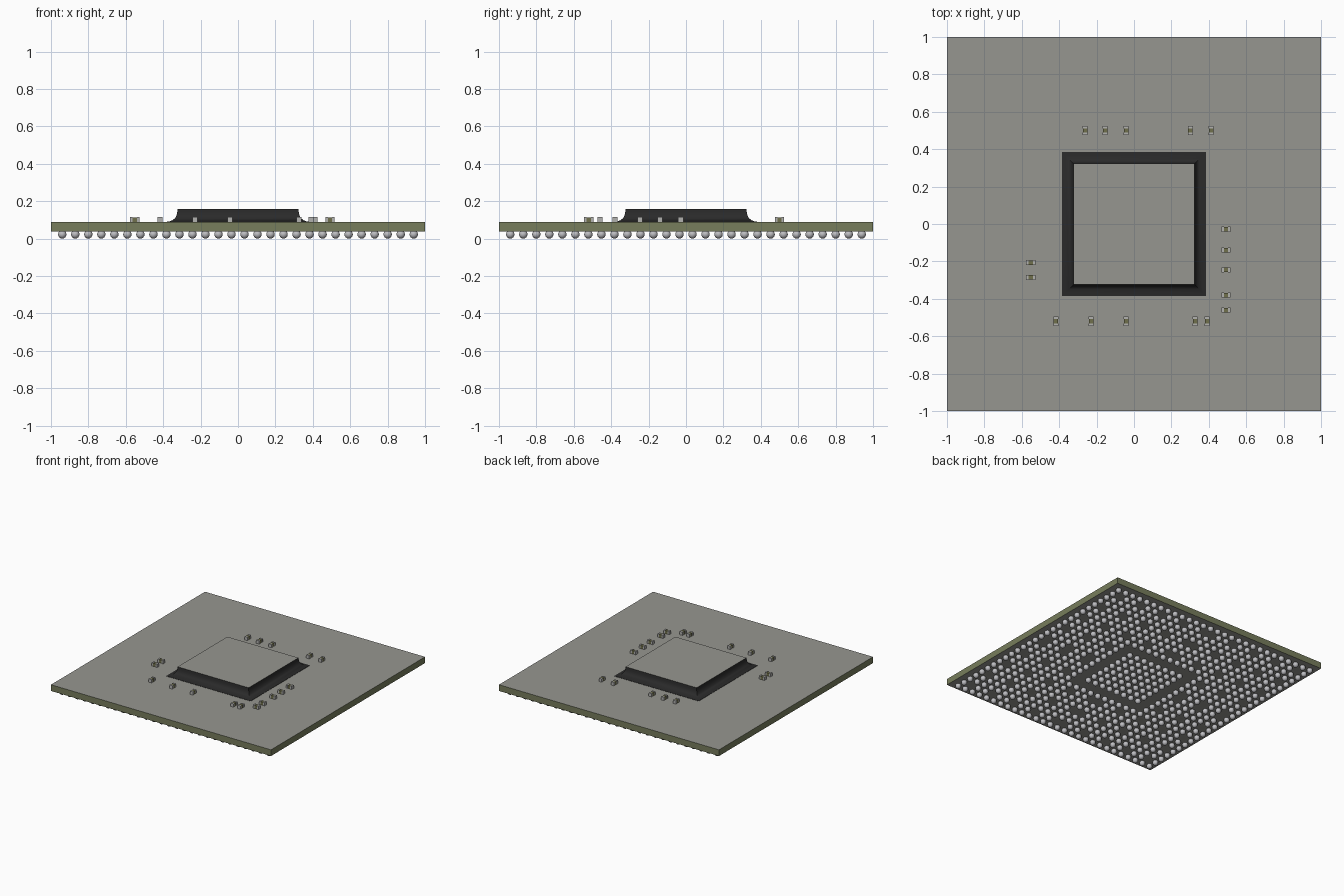
import bpy, bmesh
from mathutils import Matrix

if "Cube" in bpy.data.objects:
    bpy.data.objects.remove(bpy.data.objects["Cube"])


def material(name, r, g, b):
    m = bpy.data.materials.new(name)
    lin = [((c / 255 + 0.055) / 1.055) ** 2.4 for c in (r, g, b)]
    m.diffuse_color = (*lin, 1)
    m.use_nodes = True
    m.node_tree.nodes["Principled BSDF"].inputs["Base Color"].default_value = m.diffuse_color
    return m


GREY = material("warm_grey", 150, 150, 144)
OLIVE = material("olive_laminate", 119, 125, 92)
BLACK = material("black_underfill", 42, 42, 42)
SOLDER = material("solder_silver", 190, 190, 194)
TERMINAL = material("terminal_silver", 178, 178, 176)
CAP = material("capacitor_olive", 112, 112, 76)


def link_object(name, mesh, mats):
    for m in mats:
        mesh.materials.append(m)
    obj = bpy.data.objects.new(name, mesh)
    bpy.context.collection.objects.link(obj)
    return obj


def make_object(name, bm, mats):
    mesh = bpy.data.meshes.new(name)
    bm.normal_update()
    bm.to_mesh(mesh)
    bm.free()
    return link_object(name, mesh, mats)


def add_box(bm, centre, size, index=0):
    mat = Matrix.Translation(centre) @ Matrix.Diagonal((*size, 1))
    verts = bmesh.ops.create_cube(bm, size=1, matrix=mat)["verts"]
    for f in {f for v in verts for f in v.link_faces}:
        f.material_index = index


# substrate board: olive edges, grey top and underside
TOP, BOTTOM = 0.088, 0.037
bm = bmesh.new()
add_box(bm, (0, 0, (TOP + BOTTOM) / 2), (2, 2, TOP - BOTTOM))
bm.normal_update()
for f in bm.faces:
    f.material_index = 1 if abs(f.normal.z) > 0.5 else 0
make_object("substrate", bm, [OLIVE, GREY])

# die with concave underfill skirt, lofted from square rings (half width, height)
profile = [(0.385, TOP), (0.384, 0.0893), (0.366, 0.092), (0.349, 0.099), (0.336, 0.110),
           (0.328, 0.125), (0.325, 0.140), (0.323, 0.158)]
bm = bmesh.new()
rings = [[bm.verts.new((sx * w, sy * w, z)) for sx, sy in ((-1, -1), (1, -1), (1, 1), (-1, 1))]
         for w, z in profile]
for low, high in zip(rings, rings[1:]):
    for k in range(4):
        n = (k + 1) % 4
        bm.faces.new((low[k], low[n], high[n], high[k])).smooth = True
bm.faces.new(rings[0][::-1])
bm.faces.new(rings[-1]).material_index = 1
# keep the four corners and the top rim sharp
bm.normal_update()
for e in bm.edges:
    e.smooth = e.calc_face_angle(0) < 0.6
make_object("die_and_underfill", bm, [BLACK, GREY])

# surface capacitors: an olive body between two silver terminals
LENGTH, WIDTH, HEIGHT, END = 0.05, 0.027, 0.027, 0.014


def capacitor(bm, x, y, along_x):
    def block(offset, length, width, height, index):
        centre = (x + offset, y) if along_x else (x, y + offset)
        size = (length, width) if along_x else (width, length)
        add_box(bm, (*centre, TOP + height / 2), (*size, height), index)
    block(0, LENGTH - 2 * END, WIDTH - 0.003, HEIGHT - 0.002, 0)
    for s in (-1, 1):
        block(s * (LENGTH - END) / 2, END, WIDTH, HEIGHT, 1)


rows = {
    "back_capacitors": [(x, 0.50, False) for x in (-0.261, -0.154, -0.042, 0.301, 0.412)],
    "front_capacitors": [(x, -0.52, False) for x in (-0.418, -0.229, -0.042, 0.327, 0.391)],
    "right_capacitors": [(0.492, y, True) for y in (-0.028, -0.14, -0.245, -0.38, -0.46)],
    "left_capacitors": [(-0.552, y, True) for y in (-0.207, -0.285)],
}
for name, places in rows.items():
    bm = bmesh.new()
    for p in places:
        capacitor(bm, *p)
    make_object(name, bm, [CAP, TERMINAL])

# one solder ball as a template
N, PITCH, R = 28, 0.0696, 0.0225
bm = bmesh.new()
bmesh.ops.create_uvsphere(bm, u_segments=12, v_segments=8, radius=R)
bm.verts.index_update()
ball_verts = [tuple(v.co) for v in bm.verts]
ball_faces = [[v.index for v in f.verts] for f in bm.faces]
bm.free()

# ball grid with an empty band round the centre block
# and regularly spaced vacant positions in the outer field
verts, faces = [], []
for i in range(N):
    for j in range(N):
        a, b = int(abs(i - 13.5)), int(abs(j - 13.5))
        ring = max(a, b)
        if ring == 4 or (ring > 5 and a % 3 == 0 and b % 3 == 0):
            continue
        x, y, base = (i - 13.5) * PITCH, (j - 13.5) * PITCH, len(verts)
        verts += [(vx + x, vy + y, vz + R) for vx, vy, vz in ball_verts]
        faces += [[k + base for k in f] for f in ball_faces]
mesh = bpy.data.meshes.new("solder_balls")
mesh.from_pydata(verts, [], faces)
mesh.shade_smooth()
link_object("solder_balls", mesh, [SOLDER])
